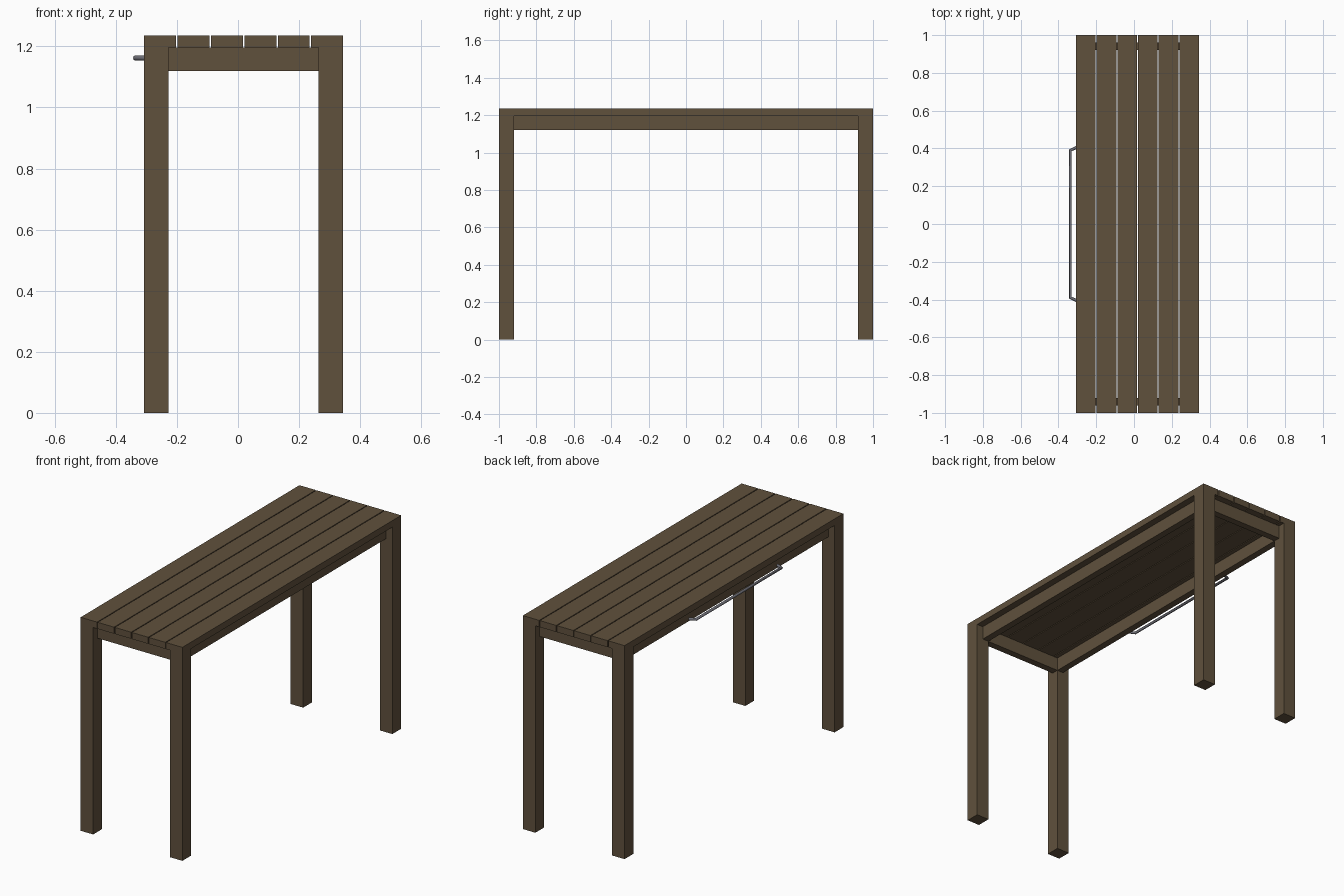
import bpy, bmesh
from mathutils import Vector

if "Cube" in bpy.data.objects:
    bpy.data.objects.remove(bpy.data.objects["Cube"])

def material(name, rgb):
    m = bpy.data.materials.new(name)
    m.diffuse_color = (*rgb, 1)
    m.use_nodes = True
    m.node_tree.nodes["Principled BSDF"].inputs["Base Color"].default_value = m.diffuse_color
    return m

WOOD = material("dark brown wood", (0.117, 0.082, 0.046))
METAL = material("grey metal", (0.16, 0.16, 0.185))

X0, X1, Y = -0.307, 0.344, 1.0      # table outline
TOP, UNDER, LOW = 1.235, 1.197, 1.12  # slat top, slat underside, apron bottom
LEG, BOARD, GAP = 0.08, 0.04, 0.005

def prism(name, outline, z0, z1, mat=WOOD):
    """Extrude a flat xy outline from z0 to z1."""
    bm = bmesh.new()
    face = bm.faces.new([bm.verts.new((x, y, z0)) for x, y in outline])
    ext = bmesh.ops.extrude_face_region(bm, geom=[face])
    verts = [v for v in ext["geom"] if isinstance(v, bmesh.types.BMVert)]
    bmesh.ops.translate(bm, verts=verts, vec=(0, 0, z1 - z0))
    bmesh.ops.recalc_face_normals(bm, faces=bm.faces)
    me = bpy.data.meshes.new(name)
    bm.to_mesh(me)
    bm.free()
    me.materials.append(mat)
    ob = bpy.data.objects.new(name, me)
    bpy.context.collection.objects.link(ob)
    return ob

def rect(xa, xb, ya, yb):
    return [(xa, ya), (xb, ya), (xb, yb), (xa, yb)]

# legs, running up flush with the table top
for sx, xa in (("left", X0), ("right", X1 - LEG)):
    for sy, ya in (("front", -Y), ("back", Y - LEG)):
        prism(f"{sy}_{sx}_leg", rect(xa, xa + LEG, ya, ya + LEG), 0, TOP)

# aprons, flush with the inner faces of the legs
i = LEG - BOARD
prism("left_apron", rect(X0 + i, X0 + LEG, -Y + LEG, Y - LEG), LOW, UNDER)
prism("right_apron", rect(X1 - LEG, X1 - i, -Y + LEG, Y - LEG), LOW, UNDER)
prism("front_apron", rect(X0 + LEG, X1 - LEG, -Y + i, -Y + LEG), LOW, UNDER)
prism("back_apron", rect(X0 + LEG, X1 - LEG, Y - LEG, Y - i), LOW, UNDER)

# top slats; the outer two are notched around the legs
w = (X1 - X0 - 5 * GAP) / 6
for n in range(6):
    a = X0 + n * (w + GAP)
    b = a + w
    if n in (0, 5):
        out, inn = (a, b) if n == 0 else (b, a)
        notch = out + LEG if n == 0 else out - LEG
        h = Y - LEG
        shape = [(out, -h), (notch, -h), (notch, -Y), (inn, -Y),
                 (inn, Y), (notch, Y), (notch, h), (out, h)]
    else:
        shape = rect(a, b, -Y, Y)
    prism(f"top_slat_{n + 1}", shape, UNDER, TOP)

# towel rail on the left side
R = 0.008
cu = bpy.data.curves.new("side_rail", "CURVE")
cu.dimensions = "3D"
cu.bevel_depth = R
cu.bevel_resolution = 2
cu.use_fill_caps = True
xr = -0.345 + R
path = [(X0 + 0.005, -0.406), (xr, -0.39), (xr, 0.39), (X0 + 0.005, 0.406)]
sp = cu.splines.new("POLY")
sp.points.add(len(path) - 1)
for p, (x, y) in zip(sp.points, path):
    p.co = (x, y, 1.162, 1)
cu.materials.append(METAL)
rail = bpy.data.objects.new("side_rail", cu)
bpy.context.collection.objects.link(rail)
